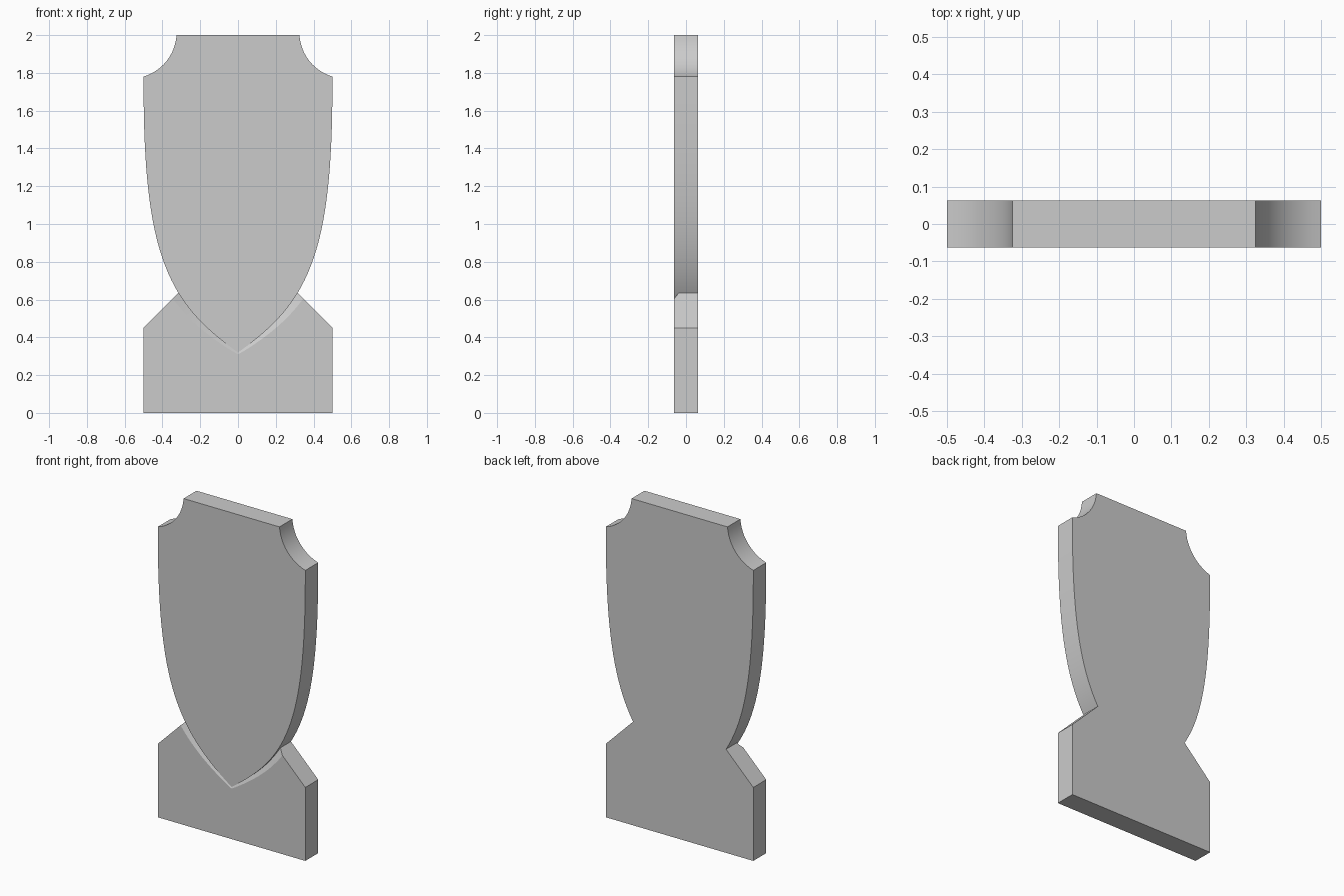
import bpy, bmesh, math
from mathutils import Vector

if "Cube" in bpy.data.objects:
    bpy.data.objects.remove(bpy.data.objects["Cube"])

H = 0.0625                      # half thickness
CTRL = [Vector(c) for c in ((0.5, 1.75), (0.5, 0.85), (0.38, 0.585), (0.0, 0.32))]
SHOULDER = 0.95                 # sloped base shoulder lies on x + z = SHOULDER


def side(t):
    """Right edge of the shield as a cubic curve, t=1 at the tip."""
    s = 1 - t
    a, b, c, d = CTRL
    return a * s**3 + b * 3 * s * s * t + c * 3 * s * t * t + d * t**3


def mirror(points):
    """Add the left half to a right half that ends on the centre line."""
    return points + [Vector((-p.x, p.y)) for p in reversed(points[:-1])]


def finish(name, bm):
    bmesh.ops.recalc_face_normals(bm, faces=bm.faces[:])
    mesh = bpy.data.meshes.new(name)
    bm.to_mesh(mesh)
    bm.free()
    ob = bpy.data.objects.new(name, mesh)
    bpy.context.collection.objects.link(ob)
    bpy.ops.object.select_all(action='DESELECT')
    bpy.context.view_layer.objects.active = ob
    ob.select_set(True)
    bpy.ops.object.shade_smooth_by_angle(angle=math.radians(25))
    return ob


def loft(name, rings):
    """Close a solid from rings of (y, points), front to back."""
    bm = bmesh.new()
    loops = [[bm.verts.new((p.x, y[i], p.y)) for i, p in enumerate(pts)] for y, pts in rings]
    n = len(loops[0])
    for a, b in zip(loops, loops[1:]):
        for i in range(n):
            j = (i + 1) % n
            bm.faces.new((a[i], a[j], b[j], b[i]))
    bm.faces.new(loops[0])
    bm.faces.new(loops[-1])
    bmesh.ops.remove_doubles(bm, verts=bm.verts[:], dist=1e-5)
    return finish(name, bm)


# Parameter where the shield edge meets the sloped shoulder
lo, hi = 0.3, 1.0
for _ in range(40):
    mid = (lo + hi) / 2
    if sum(side(mid)) > SHOULDER:
        lo = mid
    else:
        hi = mid
t_join = lo

# Shield: scooped top corners, curved sides to a pointed tip
right = []
for k in range(13):
    a = math.radians(183.5 + (253.4 - 183.5) * k / 12)
    right.append(Vector((0.57 + 0.245 * math.cos(a), 2.015 + 0.245 * math.sin(a))))
right[0] = Vector((0.325, 2.0))
right[-1] = Vector((0.5, 1.78))
right += [side(t_join * k / 20) for k in range(21)]
right += [side(t_join + (1 - t_join) * k / 16) for k in range(1, 17)]
outline = mirror(right)
ys = len(outline)
loft("shield", [([-H] * ys, outline), ([H] * ys, outline)])

# Base: cradles the shield tip, with a tapering chamfer along the front seam
N = 16
seam, lip, depth = [], [], []
for k in range(N + 1):
    t = t_join + (1 - t_join) * k / N
    p = side(t)
    tan = (side(t + 1e-4) - side(t - 1e-4)).normalized()
    width = 0.042 - 0.032 * k / N
    normal = Vector((-tan.y, tan.x))
    if k == 0:
        normal = Vector((1, -1)).normalized()
    if k == N:
        normal = Vector((0, -1))
    seam.append(p)
    lip.append(p + normal * width)
    depth.append(0.55 * width)
foot = [Vector(c) for c in ((-0.5, 0.45), (-0.5, 0), (0.5, 0), (0.5, 0.45))]
front = mirror(lip) + foot
back = mirror(seam) + foot
n = len(front)
cut = [-H + d for d in depth]
cut = cut + cut[-2::-1] + [-H] * 4
loft("base", [([-H] * n, front), (cut, back), ([H] * n, back)])
